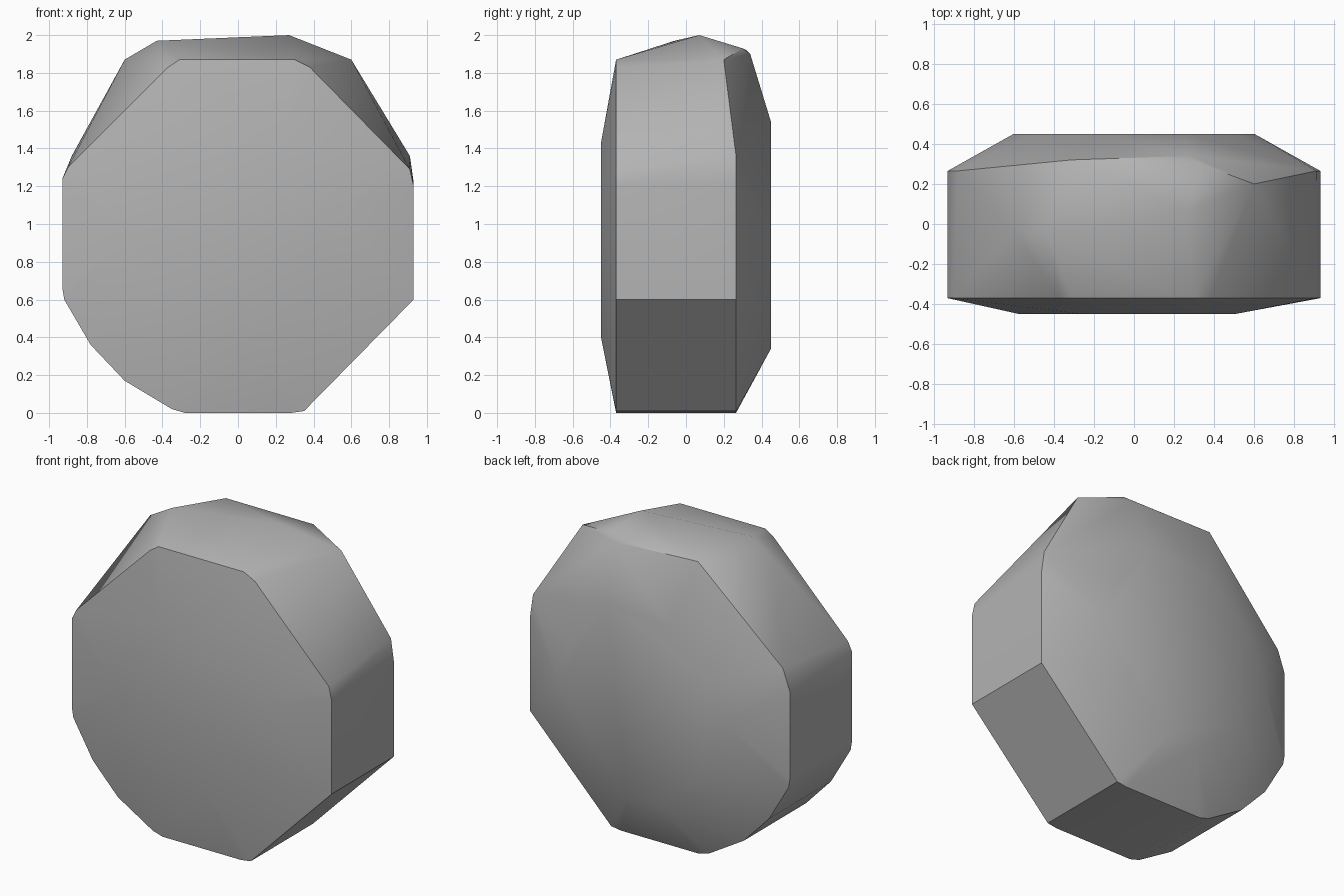
import bpy, bmesh, math

cube = bpy.data.objects.get("Cube")
if cube:
    bpy.data.objects.remove(cube, do_unlink=True)

# One plain stone colour
stone = bpy.data.materials.new("grey stone")
stone.use_nodes = True
grey = (0.45, 0.45, 0.45, 1)
stone.diffuse_color = grey
stone.node_tree.nodes["Principled BSDF"].inputs["Base Color"].default_value = grey

# Lower outline shared by the front and back rims, (x, z)
lower = [(0.93, 0.6), (0.35, 0.01), (0.28, 0), (-0.28, 0), (-0.35, 0.02),
         (-0.6, 0.17), (-0.78, 0.36), (-0.92, 0.6), (-0.93, 0.66)]
front_upper = [(-0.93, 1.24), (-0.9, 1.3), (-0.37, 1.83), (-0.31, 1.87),
               (0.3, 1.87), (0.38, 1.83), (0.91, 1.29), (0.93, 1.2)]
back_upper = [(-0.93, 1.22), (-0.88, 1.36), (0.91, 1.36), (0.93, 1.22)]

# Slightly raised panels at the front and back
front_panel = [(-0.57, 0.92), (-0.25, 1.4), (0.25, 1.43), (0.5, 1.1),
               (0.45, 0.75), (0.1, 0.4), (-0.3, 0.5)]
back_panel = [(0.6, 0.95), (0.5, 1.2), (0.25, 1.54), (-0.2, 1.52), (-0.5, 1.25),
              (-0.6, 1.0), (-0.42, 0.6), (-0.1, 0.34), (0.1, 0.34), (0.42, 0.62)]

# Uneven crown, (x, y, z)
crown = [(-0.6, -0.04, 1.87), (-0.43, -0.06, 1.97), (0.27, 0.07, 2.0),
         (0.6, 0.2, 1.87), (0.33, 0.3, 1.93), (0.28, 0.34, 1.9), (-0.31, 0.32, 1.92)]


def ring(outline, y):
    return [(x, y, z) for x, z in outline]


points = (ring(lower + front_upper, -0.37) + ring(lower + back_upper, 0.265)
          + ring(front_panel, -0.45) + ring(back_panel, 0.45) + crown)

# Wrap the rings into one chipped block
bm = bmesh.new()
for p in points:
    bm.verts.new(p)
hull = bmesh.ops.convex_hull(bm, input=bm.verts)
spare = {v for key in ("geom_interior", "geom_unused") for v in hull[key]
         if isinstance(v, bmesh.types.BMVert)}
bmesh.ops.delete(bm, geom=list(spare), context='VERTS')
bmesh.ops.dissolve_limit(bm, angle_limit=math.radians(1), verts=bm.verts, edges=bm.edges)
bmesh.ops.recalc_face_normals(bm, faces=bm.faces)

mesh = bpy.data.meshes.new("stone_block")
bm.to_mesh(mesh)
bm.free()
mesh.materials.append(stone)
block = bpy.data.objects.new("stone_block", mesh)
bpy.context.collection.objects.link(block)

# Soft facets, with the strong rims kept sharp
bpy.context.view_layer.objects.active = block
block.select_set(True)
bpy.ops.object.shade_smooth_by_angle(angle=math.radians(35))
